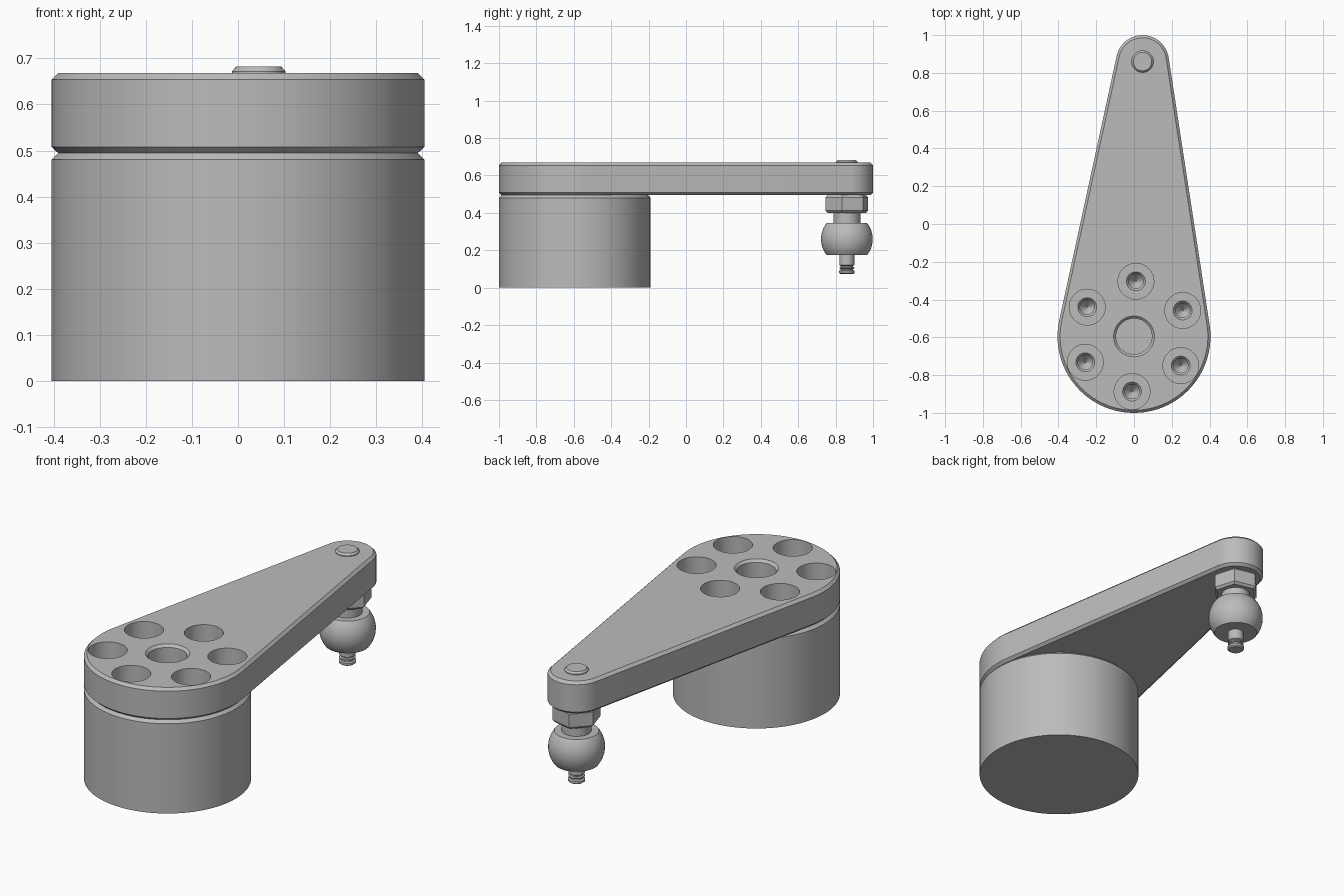
import bpy, bmesh
from math import sin, cos, tau, radians, acos, atan2, hypot, sqrt, pi

cube = bpy.data.objects.get("Cube")
if cube:
    bpy.data.objects.remove(cube, do_unlink=True)

metal = bpy.data.materials.new("plain_grey_metal")
GREY = (0.5, 0.5, 0.5, 1)
metal.use_nodes = True
metal.diffuse_color = GREY
metal.node_tree.nodes["Principled BSDF"].inputs["Base Color"].default_value = GREY

HUB = (0.0, -0.595)
TIP = (0.045, 0.86)
HUB_R, TIP_R = 0.405, 0.14


def loft(name, rings):
    """Skin a closed solid through equal-sized rings, listed bottom to top."""
    bm = bmesh.new()
    loops = [[bm.verts.new(p) for p in ring] for ring in rings]
    for a, b in zip(loops, loops[1:]):
        for i in range(len(a)):
            j = (i + 1) % len(a)
            bm.faces.new((a[i], a[j], b[j], b[i]))
    bm.faces.new(loops[0][::-1])
    bm.faces.new(loops[-1])
    bmesh.ops.recalc_face_normals(bm, faces=bm.faces)
    mesh = bpy.data.meshes.new(name)
    bm.to_mesh(mesh)
    bm.free()
    mesh.materials.append(metal)
    obj = bpy.data.objects.new(name, mesh)
    bpy.context.collection.objects.link(obj)
    return obj


def turned(name, center, profile, sides=64, start=0.0):
    """Solid of revolution from (radius, z) pairs."""
    return loft(name, [[(center[0] + r * cos(start + tau * i / sides),
                         center[1] + r * sin(start + tau * i / sides), z)
                        for i in range(sides)] for r, z in profile])


def arm_ring(inset, z):
    """Outline wrapping the hub circle and the tip circle with tangents."""
    dx, dy = TIP[0] - HUB[0], TIP[1] - HUB[1]
    phi, alpha = atan2(dy, dx), acos((HUB_R - TIP_R) / hypot(dx, dy))
    pts = []
    for c, r, a0, a1, n in ((TIP, TIP_R, phi - alpha, phi + alpha, 32),
                            (HUB, HUB_R, phi + alpha, phi + tau - alpha, 64)):
        for i in range(n + 1):
            a = a0 + (a1 - a0) * i / n
            pts.append((c[0] + (r - inset) * cos(a), c[1] + (r - inset) * sin(a), z))
    return pts


def cut(obj, cutters):
    """Subtract the cutters and bake the result into the mesh."""
    for c in cutters:
        mod = obj.modifiers.new("cut", 'BOOLEAN')
        mod.operation, mod.solver, mod.object = 'DIFFERENCE', 'EXACT', c
    graph = bpy.context.evaluated_depsgraph_get()
    mesh = bpy.data.meshes.new_from_object(obj.evaluated_get(graph))
    obj.modifiers.clear()
    obj.data = mesh


# Base drum and lever arm, both with chamfered rims
drum = turned("base_drum", HUB, [(HUB_R, 0), (HUB_R, 0.48), (HUB_R - 0.015, 0.495)], 96)
arm = loft("lever_arm", [arm_ring(0.014, 0.495), arm_ring(0, 0.508),
                         arm_ring(0, 0.654), arm_ring(0.014, 0.668)])

# Six counterbored screw holes around a chamfered centre bore
holes = []
for k in range(6):
    a = radians(28 + 60 * k)
    c = (HUB[0] + 0.292 * cos(a), HUB[1] + 0.292 * sin(a))
    holes.append(turned("screw_hole_cutter", c, [
        (0.004, 0.33), (0.038, 0.37), (0.038, 0.535), (0.05, 0.55),
        (0.095, 0.55), (0.095, 0.75)], 40))
bore = turned("centre_bore_cutter", HUB, [
    (0.095, 0.48), (0.095, 0.655), (0.108, 0.668), (0.108, 0.75)], 48)
cut(drum, holes)
cut(arm, holes + [bore])
for c in holes + [bore]:
    bpy.data.objects.remove(c, do_unlink=True)

# Rivet head on top of the arm tip
rivet = turned("rivet_head", TIP, [(0.058, 0.66), (0.058, 0.672), (0.049, 0.682)], 40)

# Hexagonal nut with softened corners
nut = turned("hex_nut", TIP, [(0.107, 0.4), (0.119, 0.412), (0.119, 0.483),
                              (0.107, 0.496)], 6, radians(-13))

# Ball stud: neck, truncated ball, grooved pin
neck = turned("stud_neck", TIP, [(0.072, 0.33), (0.072, 0.405)], 40)
BALL_R, BALL_Z, HALF = 0.138, 0.26, 0.086
heights = [-HALF + 2 * HALF * i / 16 for i in range(17)]
ball = turned("stud_ball", TIP, [(sqrt(BALL_R ** 2 - h * h), BALL_Z + h) for h in heights], 48)
pin = turned("grooved_pin", TIP, [
    (0.034, 0.073), (0.042, 0.079), (0.042, 0.09), (0.033, 0.094), (0.033, 0.1),
    (0.04, 0.104), (0.04, 0.108), (0.033, 0.112), (0.033, 0.117), (0.04, 0.121),
    (0.04, 0.18)], 32)

# Smooth round surfaces, crisp edges
bpy.ops.object.select_all(action='DESELECT')
for obj in (drum, arm, rivet, neck, ball, pin):
    obj.select_set(True)
bpy.context.view_layer.objects.active = drum
bpy.ops.object.shade_smooth_by_angle(angle=radians(25))
